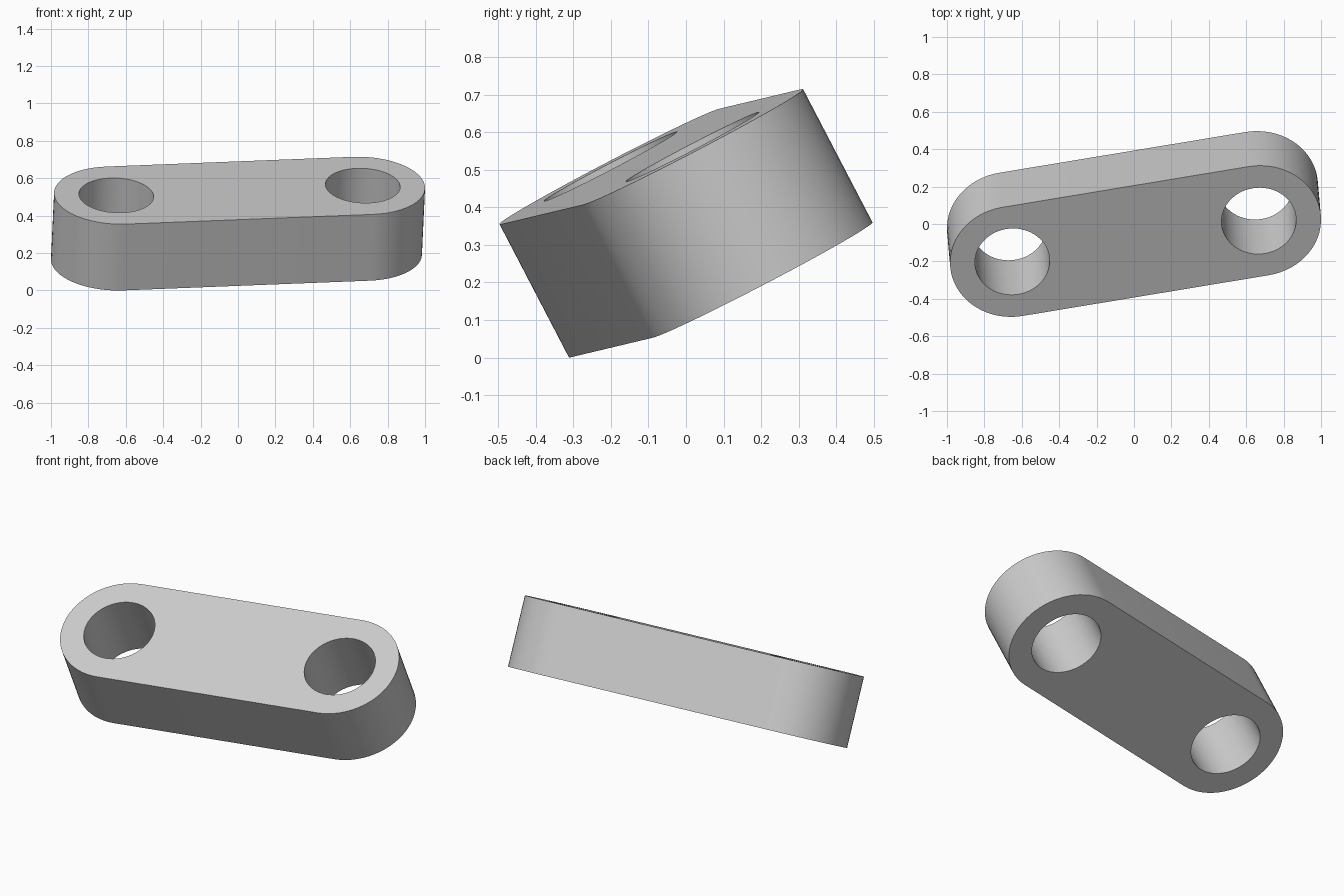
import bpy
import bmesh
from math import pi, cos, sin
from mathutils import Matrix, Vector

cube = bpy.data.objects.get("Cube")
if cube:
    bpy.data.objects.remove(cube, do_unlink=True)

OUTER, HOLE, THICK, SEGMENTS = 0.333, 0.2, 0.4, 64
half_axis = Vector((0.659, 0.109, 0.026))
HALF = half_axis.length


def arc(cx, radius, start, sweep, count):
    return [(cx + radius * cos(start + sweep * i / count),
             radius * sin(start + sweep * i / count)) for i in range(count + 1)]


def add_loop(curve, points):
    spline = curve.splines.new("POLY")
    spline.points.add(len(points) - 1)
    for p, (x, y) in zip(spline.points, points):
        p.co = (x, y, 0, 1)
    spline.use_cyclic_u = True


# Flat profile: rounded bar outline with a round hole at each end
curve = bpy.data.curves.new("link_profile", "CURVE")
curve.dimensions = "2D"
curve.fill_mode = "BOTH"
curve.extrude = THICK / 2
add_loop(curve, arc(HALF, OUTER, -pi / 2, pi, SEGMENTS // 2)
         + arc(-HALF, OUTER, pi / 2, pi, SEGMENTS // 2))
for cx in (-HALF, HALF):
    add_loop(curve, arc(cx, HOLE, 0, 2 * pi, SEGMENTS)[:-1])

link = bpy.data.objects.new("link_bar", curve)
bpy.context.collection.objects.link(link)
bpy.ops.object.select_all(action="DESELECT")
link.select_set(True)
bpy.context.view_layer.objects.active = link
bpy.ops.object.convert(target="MESH")
link = bpy.context.object
link.name = "link_bar"

# Tilt the bar: length along the axis, thickness along the normal
x_dir = half_axis.normalized()
normal = Vector((0.041, -0.4615, 0.886))
y_dir = normal.cross(x_dir).normalized()
z_dir = x_dir.cross(y_dir)
tilt = Matrix((x_dir, y_dir, z_dir)).transposed().to_4x4()

bm = bmesh.new()
bm.from_mesh(link.data)
bmesh.ops.remove_doubles(bm, verts=bm.verts[:], dist=0.0001)
bmesh.ops.recalc_face_normals(bm, faces=bm.faces[:])
bm.transform(tilt)
lowest = min(v.co.z for v in bm.verts)
bmesh.ops.translate(bm, verts=bm.verts[:], vec=(0, 0, -lowest))
bm.to_mesh(link.data)
bm.free()

# Plain grey finish
grey = bpy.data.materials.new("plain_grey")
grey.use_nodes = True
color = (0.6, 0.6, 0.6, 1)
grey.diffuse_color = color
grey.node_tree.nodes["Principled BSDF"].inputs["Base Color"].default_value = color
link.data.materials.clear()
link.data.materials.append(grey)
bpy.ops.object.shade_smooth_by_angle(angle=pi / 6)
